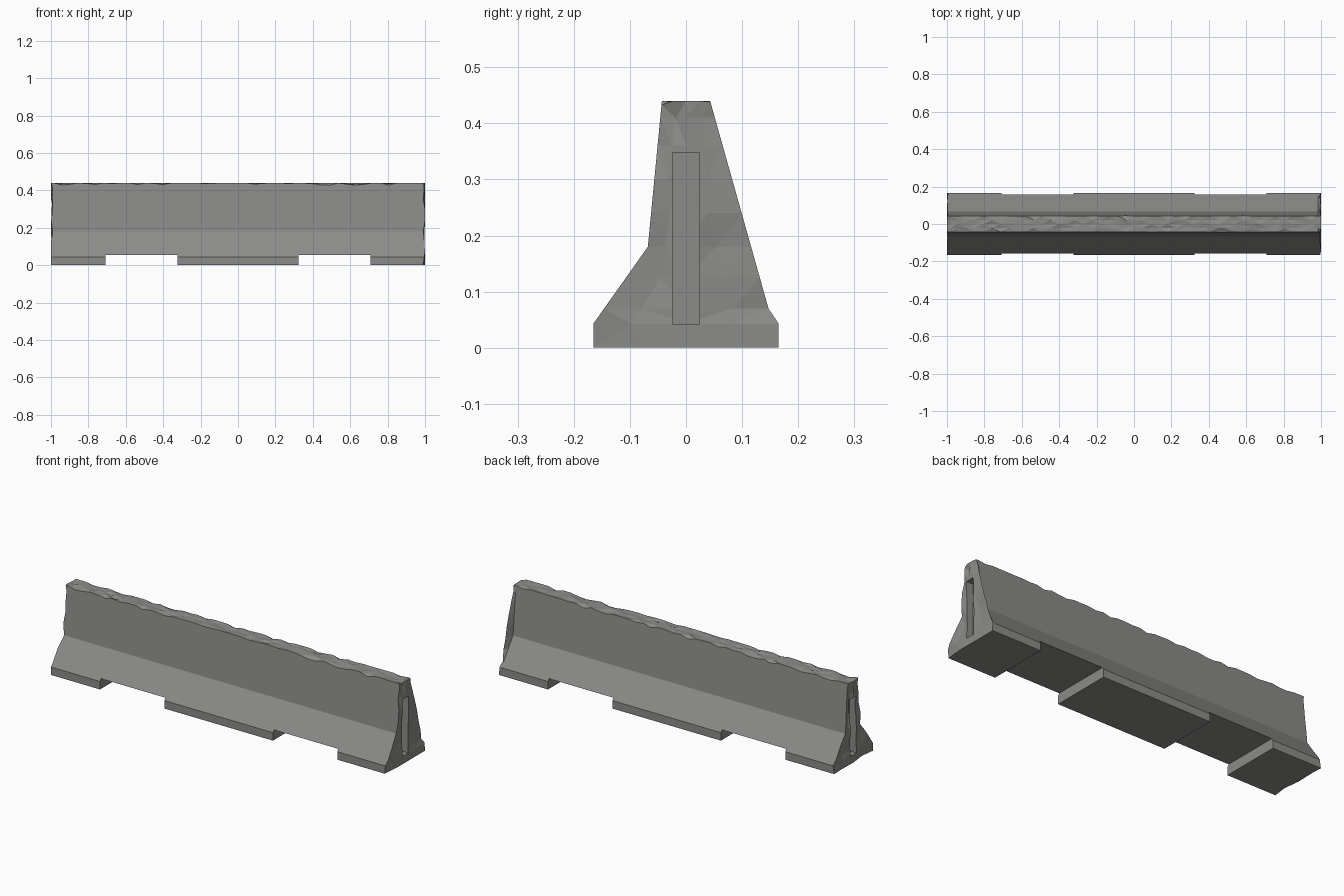
import bpy, bmesh, random
from mathutils import Matrix

random.seed(4)
default = bpy.data.objects.get("Cube")
if default:
    bpy.data.objects.remove(default, do_unlink=True)

HEIGHT = 0.44
SAFETY_PROFILE = [(0, 0.165), (0.043, 0.165), (0.18, 0.068), (HEIGHT, 0.043)]
FLARED_PROFILE = [(0, 0.165), (0.043, 0.165), (0.07, 0.147), (HEIGHT, 0.043)]


def half_width(z, profile):
    for (z0, w0), (z1, w1) in zip(profile, profile[1:]):
        if z <= z1:
            return w0 + (w1 - w0) * (z - z0) / (z1 - z0)
    return profile[-1][1]


def box(bm, size, centre):
    matrix = Matrix.Translation(centre) @ Matrix.Diagonal((*size, 1))
    bmesh.ops.create_cube(bm, size=1, matrix=matrix)


def to_object(bm, name):
    mesh = bpy.data.meshes.new(name)
    bm.to_mesh(mesh)
    bm.free()
    obj = bpy.data.objects.new(name, mesh)
    bpy.context.collection.objects.link(obj)
    return obj


def slice_at(bm, axis, positions):
    for p in positions:
        point, normal = [0, 0, 0], [0, 0, 0]
        point[axis], normal[axis] = p, 1
        bmesh.ops.bisect_plane(bm, geom=bm.verts[:] + bm.edges[:] + bm.faces[:],
                               plane_co=point, plane_no=normal)


concrete = bpy.data.materials.new("concrete grey")
concrete.use_nodes = True
colour = (0.26, 0.26, 0.25, 1)
concrete.diffuse_color = colour
concrete.node_tree.nodes["Principled BSDF"].inputs["Base Color"].default_value = colour

# Barrier block, cut into a lattice and shaped to the cross-section
bm = bmesh.new()
box(bm, (2, 2, HEIGHT), (0, 0, HEIGHT / 2))
slice_at(bm, 0, [-0.985 + 1.97 * i / 44 for i in range(45)])
slice_at(bm, 1, [-0.5, 0, 0.5])
slice_at(bm, 2, [0.043, 0.07, 0.125, 0.18, 0.24, 0.3, 0.36, 0.41])
for v in bm.verts:
    x, y, z = v.co
    rim = abs(y) > 0.99
    at_end = abs(x) > 0.99
    # Worn top: shallow dents inside, occasional deeper chips on the rims
    if z > HEIGHT - 0.001:
        z -= random.random() ** 3 * (0.014 if rim else 0.007)
    profile = FLARED_PROFILE if x > 0.99 and y > 0 else SAFETY_PROFILE
    width = half_width(z, profile)
    # Rough broken ends
    if at_end and abs(y) > 0.01:
        x *= 1 - random.random() ** 2 * 0.011
    if not rim and at_end:
        y += random.uniform(-0.12, 0.12) * (abs(y) > 0.01)
    v.co = (x, y * width, z)
bmesh.ops.triangulate(bm, faces=[f for f in bm.faces
                                 if abs(f.normal.x) > 0.7 or f.calc_center_median().z > 0.41])
bmesh.ops.recalc_face_normals(bm, faces=bm.faces[:])
barrier = to_object(bm, "concrete_barrier")
barrier.data.materials.append(concrete)

# Lifting gaps under the block and joint slots in both ends
bm = bmesh.new()
for side in (-1, 1):
    box(bm, (0.384, 0.6, 0.155), (side * 0.516, 0, -0.0225))
    box(bm, (0.08, 0.049, 0.306), (side, 0, 0.195))
cutter = to_object(bm, "gap_and_slot_cutter")
cutter.hide_render = True
cutter.data.materials.append(concrete)

cut = barrier.modifiers.new("gaps and slots", 'BOOLEAN')
cut.operation = 'DIFFERENCE'
cut.solver = 'EXACT'
cut.object = cutter
bpy.context.view_layer.objects.active = barrier
bpy.ops.object.modifier_apply(modifier=cut.name)
bpy.data.objects.remove(cutter, do_unlink=True)
